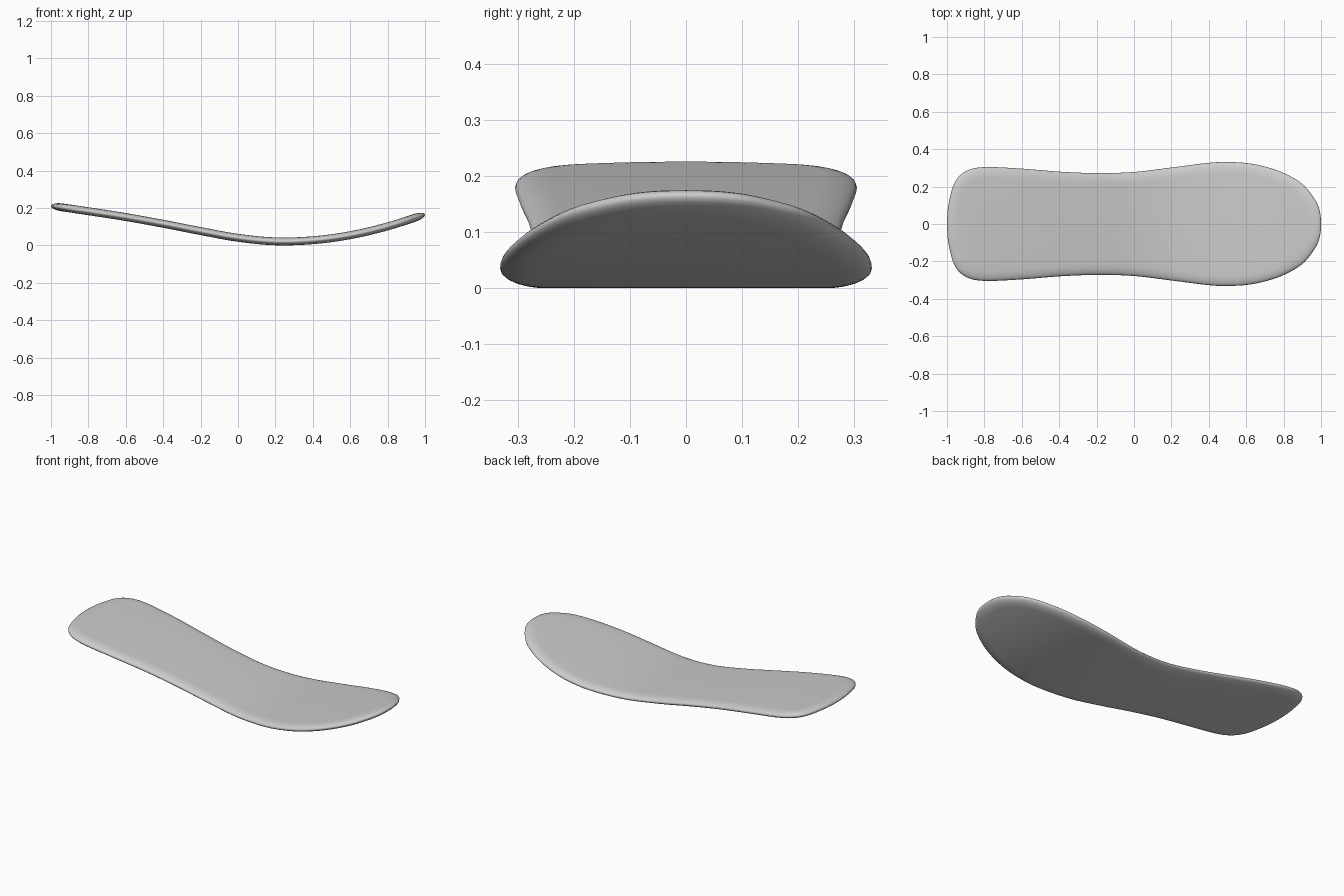
import bpy, bmesh, math
from mathutils import Vector

if "Cube" in bpy.data.objects:
    bpy.data.objects.remove(bpy.data.objects["Cube"])

# Half outline in plan, tail (left) to nose (right)
OUTLINE = [(-1, 0), (-.998, .05), (-.99, .115), (-.96, .22), (-.9, .282), (-.8, .304),
           (-.6, .296), (-.4, .28), (-.2, .272), (0, .278), (.2, .302), (.4, .327),
           (.5, .331), (.6, .326), (.7, .307), (.8, .273), (.9, .214), (.965, .135),
           (.993, .07), (1, 0)]
# Height of the mid surface along the length
CAMBER = [(-1, .215), (-.8, .186), (-.6, .155), (-.4, .119), (-.2, .08), (0, .044),
          (.2, .025), (.4, .031), (.6, .058), (.8, .105), (1, .17)]
HALF_THICK, ROUND = .021, .06
STEPS = 6


def spline(p, before, after):
    """Catmull-Rom through the points with given phantom ends."""
    q = [Vector(v) for v in [before] + p + [after]]
    out = []
    for i in range(1, len(q) - 2):
        a, b, c, d = q[i - 1:i + 3]
        for k in range(STEPS):
            t = k / STEPS
            out.append(.5 * (2 * b + (c - a) * t + (2 * a - 5 * b + 4 * c - d) * t * t
                             + (3 * b - a - 3 * c + d) * t ** 3))
    return out + [q[-2]]


camber = spline(CAMBER, (-1.2, .24), (1.2, .243))


def height(x):
    x = max(-.9999, min(.9999, x))
    for a, b in zip(camber, camber[1:]):
        if x <= b.x:
            return a.y + (b.y - a.y) * (x - a.x) / (b.x - a.x)


half = spline(OUTLINE, (-.998, -.05), (.993, -.07))
n = len(half)
normals = []
for i, p in enumerate(half):
    if i in (0, n - 1):
        normals.append(Vector((-1 if i == 0 else 1, 0)))
    else:
        t = (half[i + 1] - half[i - 1]).normalized()
        normals.append(Vector((-t.y, t.x)))

bm = bmesh.new()


def place(x, y, off):
    """Point offset from the curved mid surface along its normal."""
    s = (height(x + .02) - height(x - .02)) / .04 if abs(x) < .97 else \
        (height(math.copysign(.99, x)) - height(math.copysign(.93, x))) / math.copysign(.06, x)
    k = off / math.hypot(s, 1)
    return bm.verts.new((x - s * k, y, height(x) + k))


# Rings around the rounded rim, bottom to top
rings = []
for j in range(13):
    a = -math.pi / 2 + math.pi * j / 12
    inset = ROUND * (1 - math.cos(a))
    off = HALF_THICK * math.sin(a)
    pts = [p - m * inset for p, m in zip(half, normals)]
    pts += [Vector((p.x, -p.y)) for p in pts[-2:0:-1]]
    rings.append([place(p.x, p.y, off) for p in pts])
N = len(rings[0])
for r, s in zip(rings, rings[1:]):
    for i in range(N):
        k = (i + 1) % N
        bm.faces.new((r[i], r[k], s[k], s[i]))

# Bottom and top skins, spanning between mirrored rim points
for r in (rings[0], rings[-1]):
    bm.faces.new((r[0], r[1], r[N - 1]))
    for i in range(1, n - 2):
        bm.faces.new((r[i], r[i + 1], r[N - i - 1], r[N - i]))
    bm.faces.new((r[n - 2], r[n - 1], r[n]))

bmesh.ops.recalc_face_normals(bm, faces=bm.faces)
low = min(v.co.z for v in bm.verts)
bmesh.ops.translate(bm, verts=bm.verts, vec=(0, 0, -low))
for f in bm.faces:
    f.smooth = True
me = bpy.data.meshes.new("curved_board")
bm.to_mesh(me)
bm.free()
bpy.context.collection.objects.link(bpy.data.objects.new("curved_board", me))
